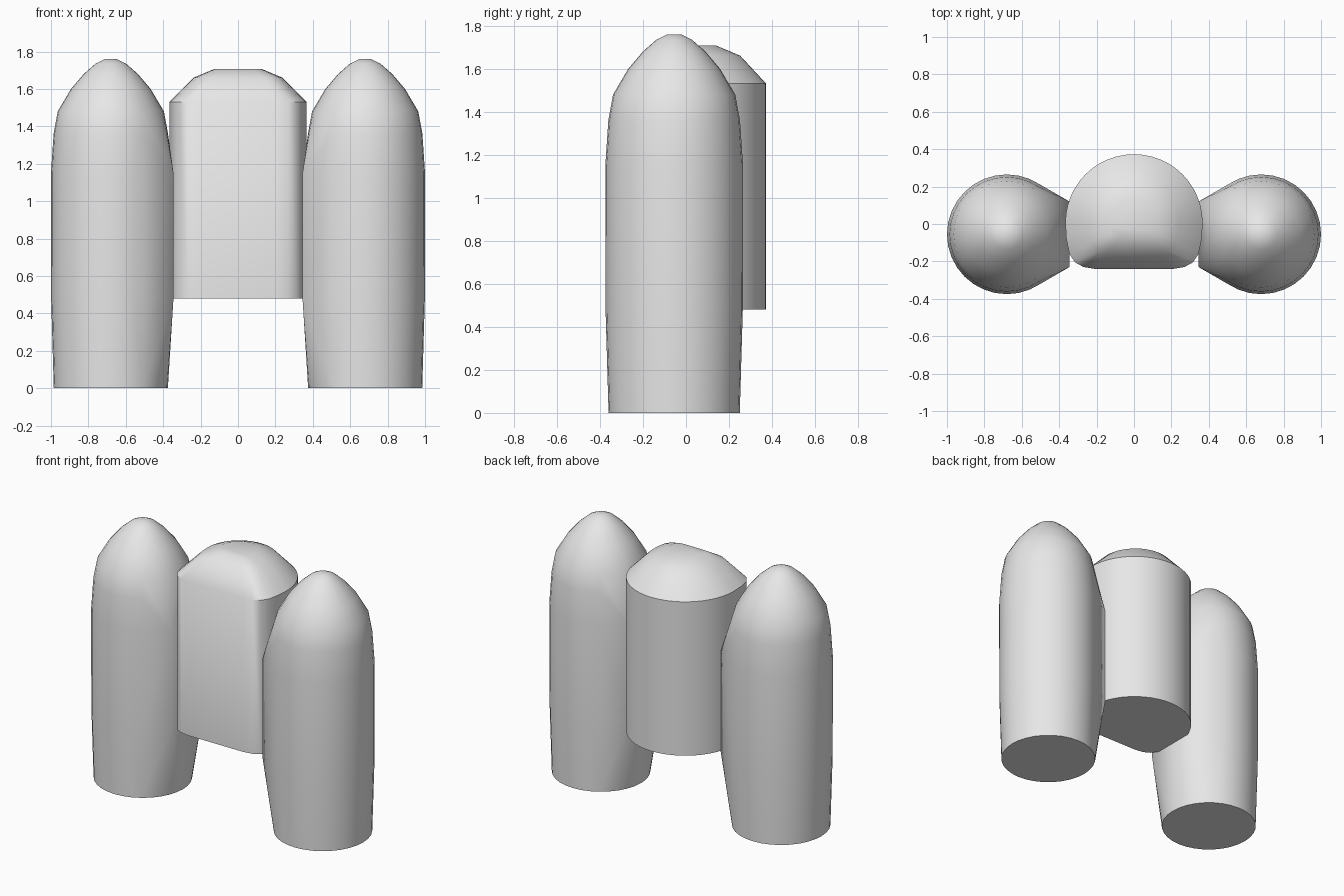
import bpy
import bmesh
from math import cos, sin, pi, radians

cube = bpy.data.objects.get("Cube")
if cube:
    bpy.data.objects.remove(cube, do_unlink=True)

grey = bpy.data.materials.new("plain_grey")
grey.use_nodes = True
colour = (0.8, 0.8, 0.8, 1)
grey.diffuse_color = colour
grey.node_tree.nodes["Principled BSDF"].inputs["Base Color"].default_value = colour


def hull_object(name, points):
    """Wrap a convex skin around stacked cross-sections."""
    bm = bmesh.new()
    for p in points:
        bm.verts.new(p)
    hull = bmesh.ops.convex_hull(bm, input=bm.verts[:])
    spare = {v for key in ("geom_interior", "geom_unused")
             for v in hull[key] if isinstance(v, bmesh.types.BMVert)}
    bmesh.ops.delete(bm, geom=list(spare), context='VERTS')
    bmesh.ops.dissolve_limit(bm, angle_limit=radians(0.5),
                             verts=bm.verts[:], edges=bm.edges[:])
    bmesh.ops.recalc_face_normals(bm, faces=bm.faces[:])
    mesh = bpy.data.meshes.new(name)
    bm.to_mesh(mesh)
    bm.free()
    mesh.materials.append(grey)
    obj = bpy.data.objects.new(name, mesh)
    bpy.context.collection.objects.link(obj)
    bpy.ops.object.select_all(action='DESELECT')
    obj.select_set(True)
    bpy.context.view_layer.objects.active = obj
    bpy.ops.object.shade_smooth_by_angle(angle=radians(42))
    return obj


# Side pods: round domed columns with a flat mounting face towards the centre
pod_rings = [(0, 0.305), (0.48, 0.319), (1.15, 0.32), (1.36, 0.306), (1.48, 0.284),
             (1.60, 0.213), (1.68, 0.145), (1.735, 0.082), (1.76, 0.032)]
for name, side in (("left_pod", 1), ("right_pod", -1)):
    pts = [(side * (0.68 + r * cos(2 * pi * i / 32)), -0.055 + r * sin(2 * pi * i / 32), z)
           for z, r in pod_rings for i in range(32)]
    pts += [(side * 0.345, y, z) for y in (-0.23, 0.12) for z in (0.48, 1.15)]
    hull_object(name, pts)

# Central body: round back, flat front with rounded corners, stepped-in top
outline = [(0.367 * cos(pi * i / 24), 0.006 + 0.367 * sin(pi * i / 24)) for i in range(25)]
corner = [(0.362, -0.08), (0.345, -0.16), (0.315, -0.205), (0.27, -0.23), (0.21, -0.24)]
outline += [(s * x, y) for s in (1, -1) for x, y in corner]
body_rings = [(0.48, 1, 0), (1.53, 1, 0), (1.66, 0.65, 0.01), (1.708, 0.34, 0.012)]
hull_object("central_body", [(x * k, y * k + dy, z)
                             for z, k, dy in body_rings for x, y in outline])
